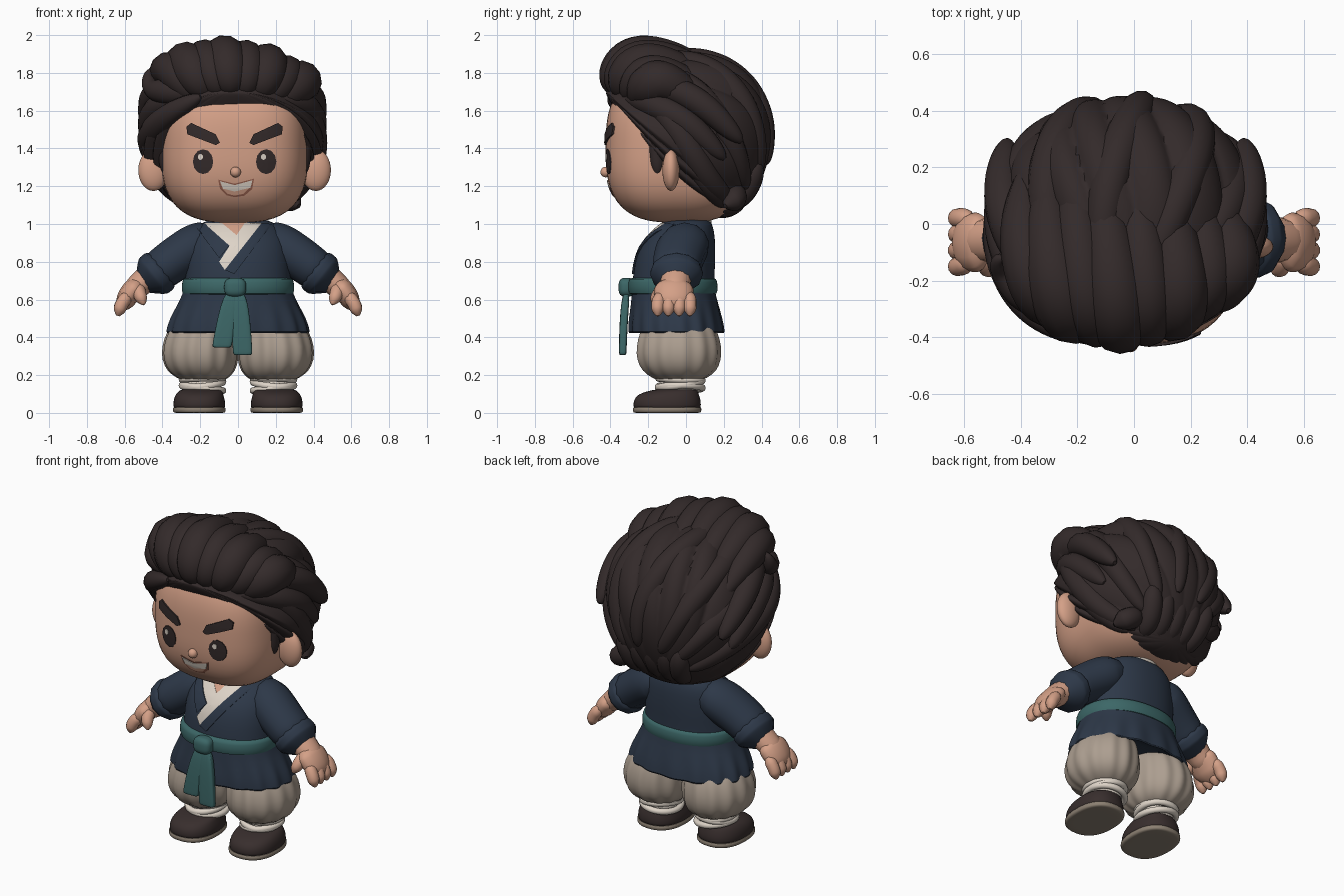
import bpy, bmesh
from math import sin, cos, pi, radians, copysign
from mathutils import Vector, Matrix
from mathutils.bvhtree import BVHTree

if "Cube" in bpy.data.objects:
    bpy.data.objects.remove(bpy.data.objects["Cube"])


def material(name, *rgb):
    col = [((c / 255 + .055) / 1.055) ** 2.4 for c in rgb] + [1]
    m = bpy.data.materials.new(name)
    m.use_nodes = True
    m.diffuse_color = col
    m.node_tree.nodes["Principled BSDF"].inputs["Base Color"].default_value = col
    return m


SKIN = material("warm skin", 212, 160, 135)
HAIR = material("dark brown hair", 51, 42, 42)
NAVY = material("navy cloth", 45, 56, 72)
TEAL = material("teal sash", 60, 103, 103)
BEIGE = material("beige trousers", 172, 158, 144)
CREAM = material("cream cloth", 222, 212, 200)
SHOE = material("brown shoe", 56, 46, 45)
SOLE = material("taupe sole", 140, 128, 114)
LIP = material("lip brown", 150, 96, 78)


def finish(name, mesh, mat, sub=0, sharp=50):
    mesh.materials.clear()
    mesh.materials.append(mat)
    mesh.shade_smooth()
    mesh.set_sharp_from_angle(angle=radians(sharp))
    ob = bpy.data.objects.new(name, mesh)
    bpy.context.scene.collection.objects.link(ob)
    if sub:
        ob.modifiers.new("smooth", 'SUBSURF').levels = sub
        ob.modifiers["smooth"].render_levels = sub
    return ob


def from_bm(name, bm, mat, **kw):
    mesh = bpy.data.meshes.new(name)
    bm.to_mesh(mesh)
    bm.free()
    return finish(name, mesh, mat, **kw)


def power(v, e):
    return copysign(abs(v) ** e, v)


def loft(name, rings, mat, n=2, seg=32, sub=1, wave=(0, 0, 0)):
    """Stack of oval rings (z, cx, cy, rx, ry), pleated below a height."""
    bm = bmesh.new()
    loops = []
    for z, cx, cy, rx, ry in rings:
        loop = []
        for i in range(seg):
            a = 2 * pi * i / seg
            k = 1 + (wave[1] * sin(wave[0] * a) if z < wave[2] else 0)
            loop.append(bm.verts.new((cx + k * rx * power(cos(a), 2 / n),
                                      cy + k * ry * power(sin(a), 2 / n), z)))
        loops.append(loop)
    for lo, hi in zip(loops, loops[1:]):
        for i in range(seg):
            j = (i + 1) % seg
            bm.faces.new((lo[i], lo[j], hi[j], hi[i]))
    bm.faces.new(loops[0][::-1])
    bm.faces.new(loops[-1])
    return from_bm(name, bm, mat, sub=sub, sharp=80)


def ball(name, center, radii, mat, n=2, seg=32):
    bm = bmesh.new()
    bmesh.ops.create_uvsphere(bm, u_segments=seg, v_segments=seg // 2, radius=1)
    for v in bm.verts:
        k = sum(abs(c) ** n for c in v.co) ** (-1 / n)
        v.co = Vector(center) + Vector([c * k * r for c, r in zip(v.co, radii)])
    return from_bm(name, bm, mat)


def tube(name, pts, mat, depth=1, cyclic=False):
    """Round-ended sweep through (x, y, z, radius); depth stretches y."""
    pts = [(Vector(p[:3]), p[3]) for p in pts]
    if not cyclic:
        (a, ra), (b, _), (c, _), (d, rd) = pts[0], pts[1], pts[-2], pts[-1]
        pts = ([(a + (a - b).normalized() * ra * .7, ra * .25)] + pts
               + [(d + (d - c).normalized() * rd * .7, rd * .25)])
    cu = bpy.data.curves.new(name, 'CURVE')
    cu.dimensions = '3D'
    cu.bevel_depth = 1
    cu.bevel_resolution = 4
    cu.use_fill_caps = True
    sp = cu.splines.new('NURBS')
    sp.points.add(len(pts) - 1)
    for p, (co, r) in zip(sp.points, pts):
        p.co = (*co, 1)
        p.radius = r
    sp.order_u = 3
    sp.resolution_u = 6
    sp.use_endpoint_u = not cyclic
    sp.use_cyclic_u = cyclic
    tmp = bpy.data.objects.new(name + "_path", cu)
    mesh = bpy.data.meshes.new_from_object(tmp)
    bpy.data.objects.remove(tmp)
    mid = sum((co.y for co, _ in pts)) / len(pts)
    mesh.transform(Matrix.Translation((0, mid * (1 - depth), 0)) @ Matrix.Diagonal((1, depth, 1, 1)))
    return finish(name, mesh, mat, sharp=70)


def surface(ob):
    bpy.context.view_layer.update()
    return BVHTree.FromObject(ob, bpy.context.evaluated_depsgraph_get())


def plate(name, outline, tree, mat, lift=.005):
    """Thin panel drawn in x, z and laid on the front of a surface."""
    def on(x, z, up):
        hit = tree.ray_cast(Vector((x, -2, z)), Vector((0, 1, 0)))[0]
        if hit is None:
            hit = tree.find_nearest(Vector((x, -.1, z)))[0]
        return bm.verts.new((x, hit.y - up, z))
    bm = bmesh.new()
    pts = [Vector(p) for p in outline]
    edge = [a.lerp(b, k / 6) for a, b in zip(pts, pts[1:] + pts[:1]) for k in range(6)]
    mid = sum(edge, Vector((0, 0))) / len(edge)
    hub = on(*mid, lift)
    loops = [[on(*mid.lerp(p, k / 6), lift) for p in edge] for k in range(1, 7)]
    loops.append([on(*p, -.004) for p in edge])
    m = len(edge)
    for i in range(m):
        j = (i + 1) % m
        bm.faces.new((hub, loops[0][i], loops[0][j]))
        for a, b in zip(loops, loops[1:]):
            bm.faces.new((a[i], b[i], b[j], a[j]))
    bm.normal_update()
    if sum(f.normal.y for f in bm.faces) > 0:
        bmesh.ops.reverse_faces(bm, faces=bm.faces)
    return from_bm(name, bm, mat)


def oval(cx, cz, rx, rz):
    return [(cx + rx * cos(k * pi / 6), cz + rz * sin(k * pi / 6)) for k in range(12)]


# Head and face
FX = -.018
head = ball("head", (FX, -.037, 1.405), (.39, .388, .398), SKIN, n=2.9, seg=72)
face = surface(head)
ball("nose", (FX + .005, -.425, 1.275), (.028, .028, .028), SKIN)
tube("neck", [(0, .03, .92, .1), (0, .02, 1, .1), (0, 0, 1.1, .1)], SKIN)
brow = [(.078, 1.43), (.1, 1.475), (.23, 1.535), (.255, 1.515), (.25, 1.475), (.1, 1.418)]
for s, side in ((1, "left"), (-1, "right")):
    ball(side + "_ear", (FX + s * .43, -.08, 1.285), (.08, .045, .11), SKIN)
    plate(side + "_eye", oval(FX + s * .167, 1.33, .054, .066), face, HAIR)
    plate(side + "_eye_glint", oval(FX + s * .167 - .014, 1.355, .014, .016), face, CREAM, .009)
    plate(side + "_eyebrow", [(FX + s * x, z) for x, z in brow], face, HAIR, .0095)
    tube(side + "_sideburn", [(FX + s * .365, -.15, 1.52, .05), (FX + s * .362, -.155, 1.4, .045),
                              (FX + s * .36, -.15, 1.28, .036)], HAIR)
plate("mouth", [(-.105, 1.235), (FX, 1.213), (.085, 1.24), (.075, 1.185), (.035, 1.15), (FX, 1.142),
                (-.06, 1.152), (-.095, 1.185)], face, LIP, .003)
plate("lower_lip", [(-.08, 1.185), (.06, 1.19), (.03, 1.16), (FX, 1.15), (-.055, 1.16)], face, SKIN, .006)
plate("teeth", [(-.096, 1.227), (FX, 1.206), (.077, 1.232), (.066, 1.192), (FX, 1.172), (-.08, 1.187)],
      face, CREAM, .008)

# Hair: a lobed shell whose strands run from the forehead to the nape
AXIS, LIFT = Vector((0, -.76, .65)), Vector((0, .65, .76))


def hair_point(t, a, k=1):
    up = .55 if sin(a) > 0 else .05 + .1 * (1 - cos(t))
    x = .475 * k * sin(t) * power(cos(a), .88)
    return (Vector((x - .03, .02 * x - .06, 1.39))
            + AXIS * .475 * cos(t) + LIFT * up * k * sin(t) * power(sin(a), .88))


bm = bmesh.new()
NT, NA = 48, 220
grid = []
for i in range(NT + 1):
    t = .02 + (pi - .04) * i / NT
    row = []
    for j in range(NA):
        a = 2 * pi * j / NA
        lobe = abs(sin(8 * (a + .12 * sin(3 * a + 1)) + 2.2 * cos(t))) ** .6
        row.append(bm.verts.new(hair_point(t, a, 1.02 - .07 * sin(t) ** .6 * (1 - lobe))))
    grid.append(row)
for r0, r1 in zip(grid, grid[1:]):
    for j in range(NA):
        n = (j + 1) % NA
        bm.faces.new((r0[j], r1[j], r1[n], r0[n]))
bm.faces.new(grid[0])
bm.faces.new(grid[-1][::-1])
bmesh.ops.recalc_face_normals(bm, faces=bm.faces)
from_bm("hair_shell", bm, HAIR, sharp=60)

for i, deg in enumerate((6, 32, 60, 92, 125, 150, 174)):
    path = [(*hair_point(.45 + .42 * k, radians(deg + 16 - 6 * k), .93), .03 + .045 * sin(pi * (k + .4) / 6))
            for k in range(6)]
    tube(f"hair_strand_{i}", path, HAIR)

# Swept-back quiff fanning out from the forehead
for i, x in enumerate((-.31, -.23, -.14, -.05, .05, .15, .24, .31)):
    q = (x + .05) ** 2
    back = q * 1.2
    fat = .094 + .018 * (i % 2)
    tube(f"quiff_lock_{i}", [
        (.65 * x, -.35 + .6 * back, 1.685 - .4 * q, .05), (.95 * x, -.375 + back, 1.79 - .5 * q, fat),
        (1.15 * x - .01, -.26 + .8 * back, 1.912 - 1.1 * q, fat),
        (1.15 * x - .04, 0, 1.865 - 1.3 * q, .085), (x - .07, .2, 1.74 - 1.5 * q, .03)], HAIR)
tube("hair_flick", [(-.22, -.31, 1.7, .06), (-.38, -.25, 1.7, .075), (-.46, -.17, 1.71, .05),
                    (-.48, -.13, 1.78, .03), (-.46, -.12, 1.82, .01)], HAIR)
tube("nape_curl", [(.2, .26, 1.17, .06), (.27, .26, 1.13, .065), (.3, .23, 1.11, .05)], HAIR)

# Temple locks over the ears and short locks closing the nape
for s, side in ((1, "left"), (-1, "right")):
    for k in range(2):
        d = .09 * k
        tube(f"{side}_temple_lock_{k}", [
            (-.03 + s * .2, -.32, 1.665 + .3 * d, .04), (-.03 + s * .37, -.2 + d, 1.645 + d, .07),
            (-.03 + s * .44, 0 + d, 1.55 + d, .075), (-.03 + s * .42, .18 + d, 1.37 + d, .05)], HAIR)
    tube(side + "_nape_side_lock", [(FX + s * .4, 0, 1.38, .05), (FX + s * .37, .1, 1.23, .06),
                                    (FX + s * .25, .19, 1.12, .055)], HAIR)
for k in range(5):
    x = -.18 + .08 * k
    tube(f"nape_lock_{k}", [(x * 1.2, .37, 1.3, .06), (x, .31, 1.16, .065), (x * .9, .22, 1.105, .05)], HAIR)

# Robe
robe = loft("robe", [
    (.47, 0, -.05, .3, .2), (.425, 0, -.05, .36, .24), (.415, 0, -.05, .382, .256), (.5, 0, -.055, .358, .245),
    (.58, 0, -.06, .315, .23), (.67, 0, -.07, .275, .215), (.78, 0, -.06, .28, .215),
    (.89, 0, -.045, .265, .2), (.96, 0, -.015, .24, .165), (1.01, 0, .005, .19, .13),
    (1.03, 0, .015, .13, .1)], NAVY, n=2.2, seg=96, wave=(16, .022, .52))
front = surface(robe)
loft("inner_collar", [(.95, 0, .03, .13, .1), (1.03, 0, .04, .125, .1), (1.085, 0, .05, .105, .085)], CREAM)
plate("throat", [(-.1, 1.01), (.05, 1.01), (-.01, .9)], front, SKIN, .002)
plate("under_collar", [(-.18, 1.005), (-.085, 1.005), (0, .935), (-.045, .88)], front, CREAM, .004)
plate("over_collar", [(.035, 1.005), (.125, 1.005), (-.07, .757), (-.1, .8)], front, CREAM, .007)
plate("over_lapel", [(.125, 1.005), (.18, 1), (-.02, .735), (-.07, .757)], front, NAVY, .0095)
plate("under_lapel", [(-.18, 1.005), (-.22, .98), (-.1, .82), (-.045, .885)], front, NAVY, .0095)

# Sash, knot and tails
loft("sash", [(.625, 0, -.07, .27, .21), (.625, 0, -.07, .297, .235), (.67, 0, -.07, .3, .24),
              (.715, 0, -.07, .292, .232), (.715, 0, -.07, .27, .21)], TEAL, n=2.2, seg=48)
ball("sash_knot", (-.015, -.315, .665), (.058, .042, .05), TEAL, n=3)
for name, top, bottom, low in (("long_sash_tail", .005, .025, .305), ("short_sash_tail", -.035, -.085, .345)):
    loft(name, [(low, bottom, -.335, .05, .018), (low + .01, bottom, -.335, .052, .02),
                (.5, (top + bottom) / 2, -.33, .05, .022), (.65, top, -.315, .035, .02)], TEAL, n=4, sub=2)

# Arms and legs, one of each per side
for s, side in ((1, "left"), (-1, "right")):
    def limb(name, pts, mat, **kw):
        tube(f"{side}_{name}", [(s * p[0], *p[1:]) for p in pts], mat, **kw)

    limb("sleeve", [(.14, .02, .92, .09), (.21, -.01, .895, .122), (.34, -.04, .81, .118),
                    (.44, -.05, .735, .11)], NAVY, depth=1.15)
    limb("cuff", [(.405, -.05, .76, .118), (.43, -.05, .74, .122), (.46, -.05, .716, .118)], NAVY, depth=1.15)
    limb("forearm", [(.42, -.05, .75, .075), (.5, -.055, .7, .068), (.57, -.06, .63, .06)], SKIN, depth=1.2)
    limb("palm", [(.53, -.065, .68, .055), (.575, -.065, .63, .058), (.61, -.065, .57, .046)], SKIN, depth=1.85)
    for f in range(4):
        y = -.15 + .057 * f
        limb(f"finger_{f}", [(.585, y * .9, .62, .035), (.618, y, .575, .036), (.63, y, .535, .032)], SKIN)
    limb("thumb", [(.53, -.11, .66, .038), (.52, -.15, .625, .036), (.505, -.165, .59, .028)], SKIN)

    loft(side + "_trouser_leg", [
        (.165, s * .185, -.035, .1, .1), (.185, s * .187, -.035, .135, .145), (.22, s * .195, -.037, .178, .195),
        (.28, s * .2, -.04, .2, .222), (.35, s * .2, -.04, .202, .224), (.43, s * .19, -.04, .185, .205),
        (.52, s * .17, -.045, .15, .16)], BEIGE, seg=78, wave=(13, .025, .48))
    loft(side + "_ankle", [(.07, s * .19, -.03, .1, .1), (.2, s * .185, -.03, .105, .11)], CREAM)
    for k, tilt in enumerate((.12, -.16, .05)):
        ring = [(.188 + .112 * cos(a), -.03 + .12 * sin(a), .132 + .023 * k + tilt * .12 * cos(a + k), .018)
                for a in [2 * pi * i / 12 for i in range(12)]]
        limb(f"ankle_wrap_{k}", ring, CREAM, cyclic=True)
    x = s * .205
    loft(side + "_sole", [(0, x, -.1, .12, .16), (0, x, -.1, .137, .18), (.015, x, -.1, .142, .183),
                          (.032, x, -.1, .14, .182), (.032, x, -.1, .12, .16)], SOLE, n=2.4)
    loft(side + "_shoe", [(.015, x, -.1, .12, .16), (.022, x, -.1, .138, .18), (.065, x, -.1, .138, .18),
                          (.1, x, -.095, .126, .163), (.122, s * .195, -.06, .112, .12),
                          (.127, s * .19, -.045, .09, .085)], SHOE, n=2.3)
    loft(side + "_shoe_ridge", [(.025, x, -.1, .012, .184), (.08, x, -.1, .012, .178)], SHOE, n=4)
